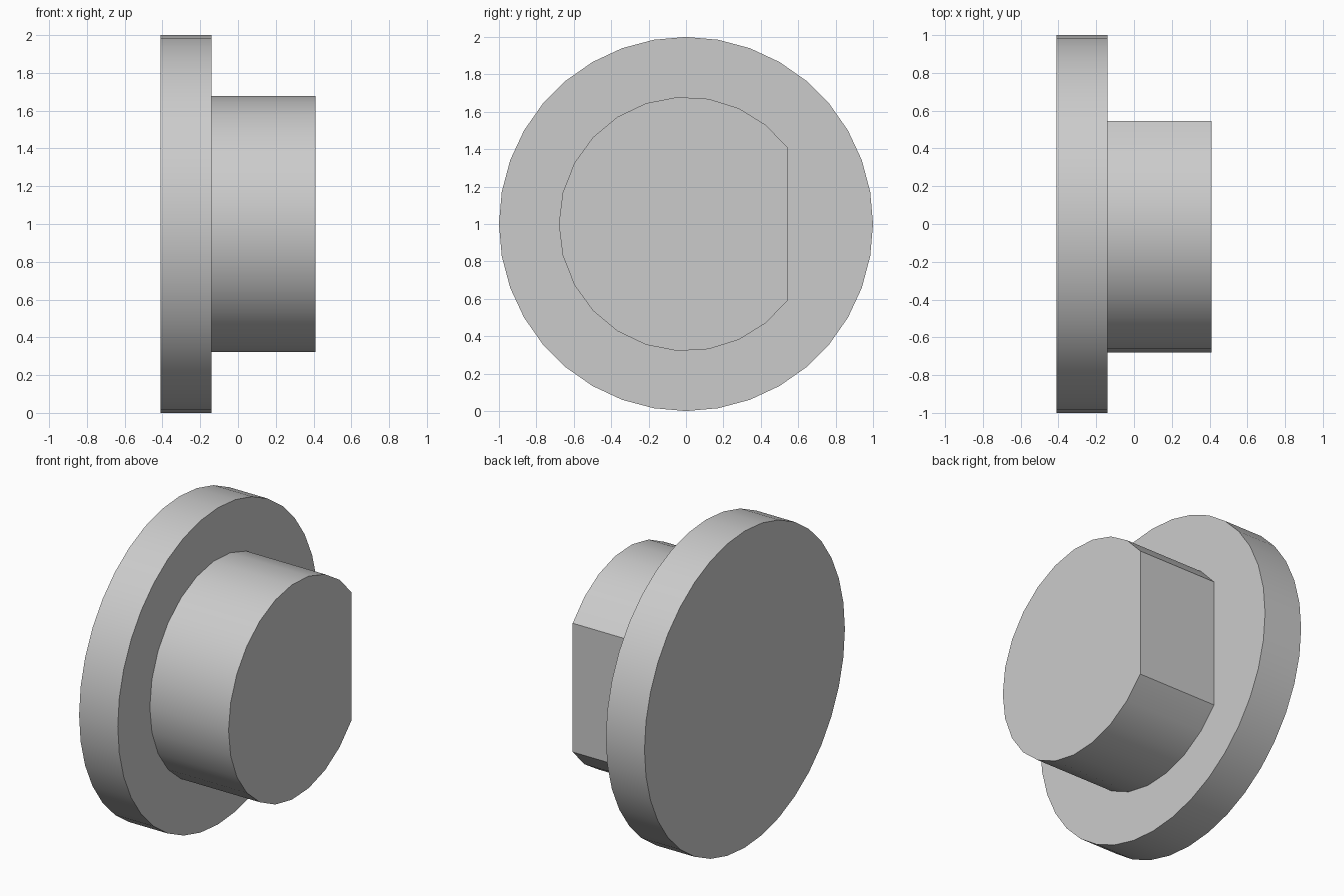
import bpy, bmesh
from math import acos, cos, sin, pi, tau, radians

cube = bpy.data.objects.get("Cube")
if cube:
    bpy.data.objects.remove(cube, do_unlink=True)

GREY = (0.6, 0.6, 0.6, 1)
grey = bpy.data.materials.new("plain grey")
grey.use_nodes = True
grey.diffuse_color = GREY
grey.node_tree.nodes["Principled BSDF"].inputs["Base Color"].default_value = GREY


def extrude_profile(name, radius, angles, x0, x1):
    """Extrude a profile in the YZ plane along X."""
    bm = bmesh.new()
    base = bm.faces.new([bm.verts.new((x0, radius * cos(a), 1 + radius * sin(a)))
                         for a in angles])
    top = bmesh.ops.extrude_face_region(bm, geom=[base], use_keep_orig=True)["geom"]
    bmesh.ops.translate(bm, vec=(x1 - x0, 0, 0),
                        verts=[g for g in top if isinstance(g, bmesh.types.BMVert)])
    bmesh.ops.recalc_face_normals(bm, faces=bm.faces)
    mesh = bpy.data.meshes.new(name)
    bm.to_mesh(mesh)
    bm.free()
    mesh.materials.append(grey)
    obj = bpy.data.objects.new(name, mesh)
    bpy.context.collection.objects.link(obj)
    bpy.ops.object.select_all(action='DESELECT')
    obj.select_set(True)
    bpy.context.view_layer.objects.active = obj
    bpy.ops.object.shade_smooth_by_angle(angle=radians(25))
    return obj


# Wide round flange
SIDES = 36
extrude_profile("flange", 1.0, [tau * i / SIDES for i in range(SIDES)], -0.41, -0.14)

# Boss: a cylinder with one flat facing the back
BOSS_RADIUS, FLAT_Y, STEPS = 0.68, 0.545, 20
start = acos(FLAT_Y / BOSS_RADIUS)
arc = [start + (tau - 2 * start) * i / STEPS for i in range(STEPS + 1)]
extrude_profile("flatted_boss", BOSS_RADIUS, arc, -0.14, 0.41)
